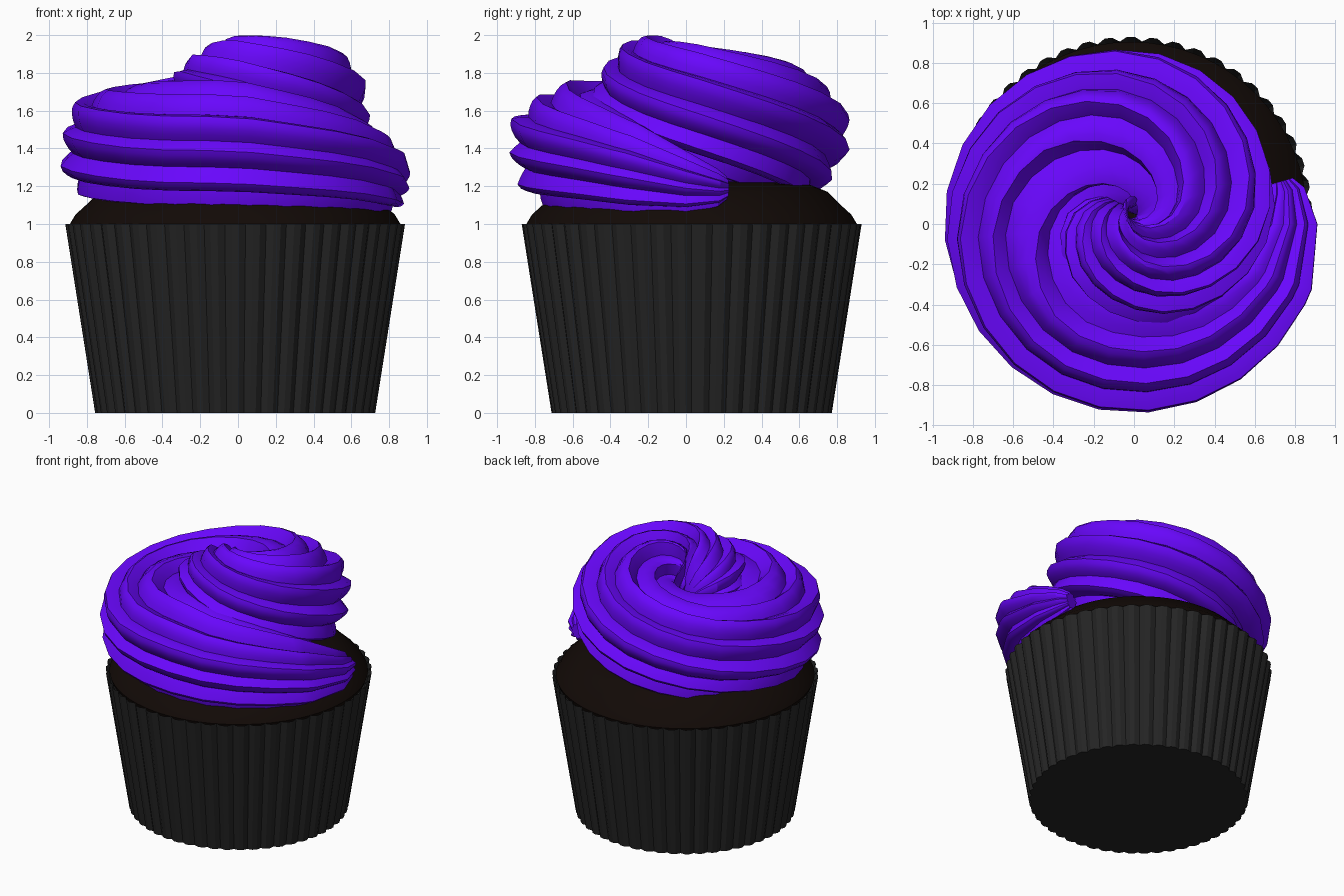
import bpy, bmesh, math

if "Cube" in bpy.data.objects:
    bpy.data.objects.remove(bpy.data.objects["Cube"])

TAU = math.tau
CX, CY = -0.015, 0.03          # centre of the cake and wrapper


def material(name, rgb):
    m = bpy.data.materials.new(name)
    m.diffuse_color = (*rgb, 1)
    m.use_nodes = True
    m.node_tree.nodes["Principled BSDF"].inputs["Base Color"].default_value = m.diffuse_color
    return m


def skin(name, rings, mat, cap_start=True, cap_end=True, angle=None):
    """Join a list of equal point rings into one surface."""
    bm = bmesh.new()
    loops = [[bm.verts.new(p) for p in ring] for ring in rings]
    n = len(loops[0])
    for a, b in zip(loops, loops[1:]):
        for i in range(n):
            j = (i + 1) % n
            bm.faces.new((a[i], a[j], b[j], b[i]))
    if cap_start:
        bm.faces.new(loops[0][::-1])
    if cap_end:
        bm.faces.new(loops[-1])
    bmesh.ops.recalc_face_normals(bm, faces=bm.faces)
    me = bpy.data.meshes.new(name)
    bm.to_mesh(me)
    bm.free()
    me.materials.append(mat)
    ob = bpy.data.objects.new(name, me)
    bpy.context.collection.objects.link(ob)
    if angle:
        bpy.context.view_layer.objects.active = ob
        ob.select_set(True)
        bpy.ops.object.shade_smooth_by_angle(angle=math.radians(angle))
        ob.select_set(False)
    return ob


def circle(r, z, n, depth=0.0):
    """Ring around the cake centre; depth gives pleats (two high points, one low)."""
    return [(CX + (r - depth * (i % 3 == 0)) * math.cos(TAU * i / n),
             CY + (r - depth * (i % 3 == 0)) * math.sin(TAU * i / n), z) for i in range(n)]


# Pleated paper wrapper, with a flat bottom
paper = material("paper", (0.018, 0.018, 0.018))
skin("wrapper", [circle(0.742, 0, 150, 0.018), circle(0.9, 1.0, 150, 0.022)], paper, cap_end=False)

# Domed cake top
cake = material("chocolate", (0.006, 0.003, 0.002))
profile = [(0.865, 0.97), (0.875, 1.0), (0.845, 1.05), (0.79, 1.1), (0.72, 1.17), (0.62, 1.21), (0.4, 1.225)]
skin("cake", [circle(r, z, 64) for r, z in profile], cake, angle=40)

# Frosting path: angle in degrees, distance from axis, height, tube radius
PATH = [(16, .77, 1.19, .06), (12, .775, 1.19, .10), (0, .755, 1.215, .165), (-20, .71, 1.28, .24),
        (-45, .66, 1.345, .285), (-90, .605, 1.41, .335), (-135, .595, 1.405, .332),
        (-180, .60, 1.40, .328), (-225, .56, 1.42, .335), (-270, .50, 1.475, .35),
        (-315, .43, 1.54, .355), (-360, .37, 1.61, .35), (-405, .28, 1.66, .325),
        (-450, .21, 1.69, .295), (-490, .185, 1.685, .25), (-530, .15, 1.64, .18),
        (-565, .07, 1.59, .06)]
LOBES = 12
RIB = [.83, .90, .96, 1.01, 1.03, .93]


def path_at(a):
    for p, q in zip(PATH, PATH[1:]):
        if p[0] >= a >= q[0]:
            t = (p[0] - a) / (p[0] - q[0])
            return [u + (v - u) * t for u, v in zip(p[1:], q[1:])]
    return PATH[-1][1:]


# Star-section piped frosting, twisting as it winds up to the middle
rings = []
steps = sorted({p[0] for p in PATH[:4]} | set(range(-565, -20, 15)), reverse=True)
for a in steps:
    r, z, size = path_at(a)
    th = math.radians(a)
    late = max(0.0, (-120 - a) / 445)          # 0 on first turn, 1 at the tip
    twist = 0.2 * (17 - a) / 200 + 2.8 * late ** 1.2
    ox, oy = -0.01 - 0.03 * late, 0.09 * late ** 2
    # the inner side spreads to the middle so no hole is left
    fade = min(1.0, max(0.0, (-a - 20) / 70))
    stretch = 1 + fade * max(0.0, (r - 0.05) / size - 1)
    ring = []
    n = LOBES * len(RIB)
    for i in range(n):
        phi = TAU * i / n + twist
        s = size * (RIB[i % len(RIB)] + 0.04 * math.sin(5 * TAU * i / n))
        rr = s * math.cos(phi)
        rr = r + (rr if rr > 0 else rr * stretch)
        ring.append((ox + rr * math.cos(th), oy + rr * math.sin(th), z + s * math.sin(phi)))
    rings.append(ring)
skin("frosting_swirl", rings, material("purple_frosting", (0.14, 0.002, 0.98)), angle=30)
